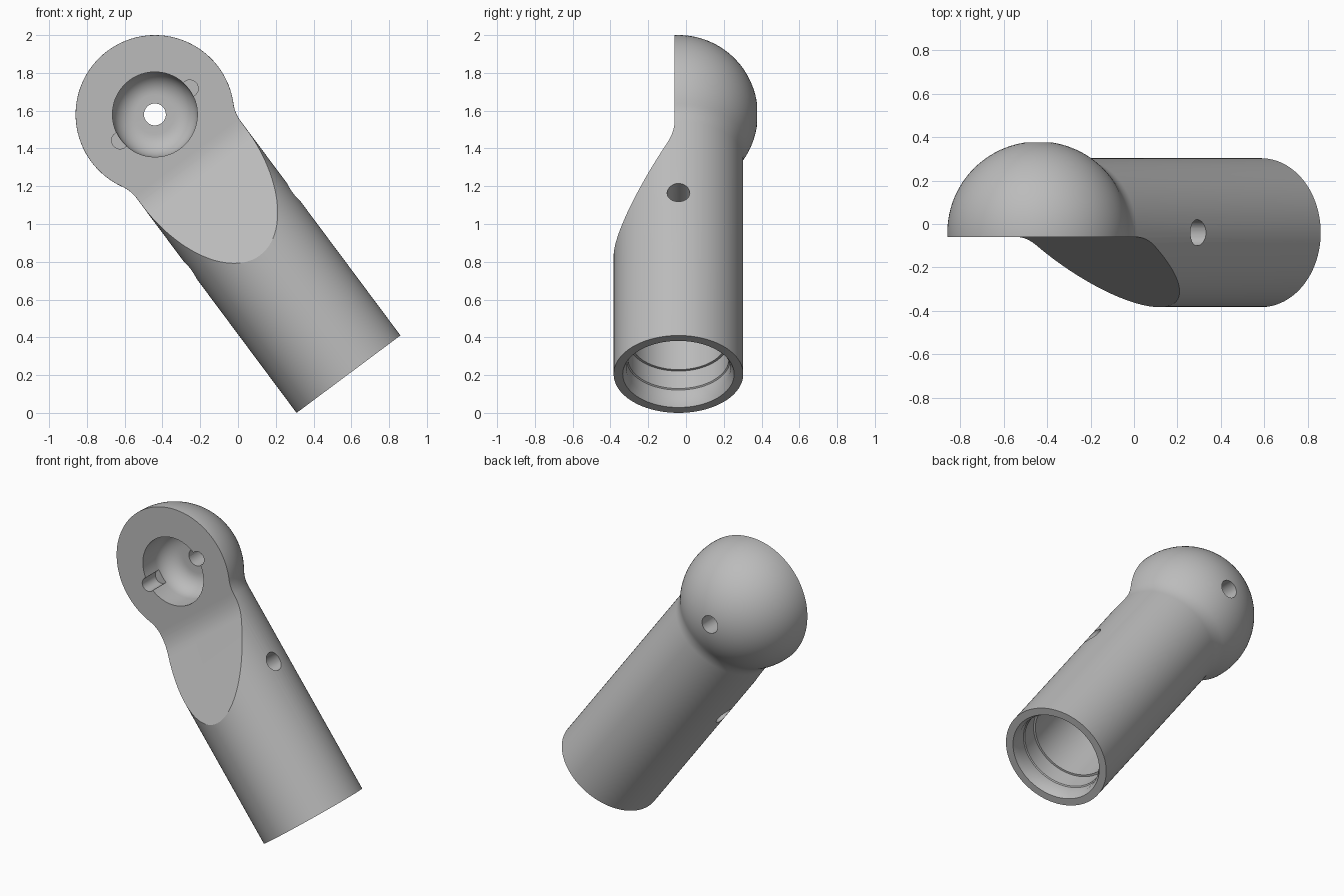
import bpy, bmesh
from math import sin, cos, pi, radians, sqrt
from mathutils import Matrix, Vector

cube = bpy.data.objects.get("Cube")
if cube:
    bpy.data.objects.remove(cube)

# Working frame: local z runs up the tube, local x across it, y front to back
TUBE_R, BALL_R, BALL_T, FILLET = 0.343, 0.42, 1.715, 0.2
FLAT_Y = -0.02
ALONG_X = Matrix.Rotation(pi / 2, 4, 'Y')
ALONG_Y = Matrix.Rotation(-pi / 2, 4, 'X')


def make_object(name, bm):
    bmesh.ops.recalc_face_normals(bm, faces=bm.faces)
    mesh = bpy.data.meshes.new(name)
    bm.to_mesh(mesh)
    bm.free()
    obj = bpy.data.objects.new(name, mesh)
    bpy.context.collection.objects.link(obj)
    return obj


def revolve(name, profile, steps, matrix=Matrix()):
    """Solid of revolution from (radius, height) points that start and end on the axis."""
    bm = bmesh.new()
    verts = [bm.verts.new((r, 0, h)) for r, h in profile]
    edges = [bm.edges.new(pair) for pair in zip(verts, verts[1:])]
    bmesh.ops.spin(bm, geom=verts + edges, cent=(0, 0, 0), axis=(0, 0, 1),
                   angle=2 * pi, steps=steps)
    bmesh.ops.remove_doubles(bm, verts=bm.verts, dist=1e-5)
    bm.transform(matrix)
    return make_object(name, bm)


def cylinder(name, radius, low, high, matrix):
    return revolve(name, [(0, low), (radius, low), (radius, high), (0, high)], 32, matrix)


def arc(cx, cy, radius, start, end, count):
    angles = [start + (end - start) * i / count for i in range(count + 1)]
    return [(cx + radius * cos(a), cy + radius * sin(a)) for a in angles]


# Body: tube blended into a ball
reach = sqrt((BALL_R + FILLET) ** 2 - (TUBE_R + FILLET) ** 2)
blend_t = BALL_T - reach
blend = pi - Vector((1, 0)).angle(Vector((TUBE_R + FILLET, reach)))
tangent = pi - blend
profile = [(0, 0), (TUBE_R, 0)]
profile += arc(TUBE_R + FILLET, blend_t, FILLET, pi, blend, 8)
profile += arc(0, BALL_T, BALL_R, -tangent, pi / 2, 32)[1:-1]
profile += [(0, BALL_T + BALL_R)]
body = revolve("angled_ball_socket_tube", profile, 96)

# Front relief: flat face on the ball, running into a 30 degree slope
corner = Vector((FLAT_Y, 1.344))
slope = Vector((-sin(radians(30)), -cos(radians(30))))
upper, lower = corner + Vector((0, 0.08)), corner + slope * 0.08
outline = [Vector((-1, 2.4)), Vector((FLAT_Y, 2.4))]
for i in range(9):
    s = i / 8
    outline.append(upper * (1 - s) ** 2 + corner * 2 * s * (1 - s) + lower * s ** 2)
outline += [corner + slope * 1.2, Vector((-1, corner.y + slope.y * 1.2))]
bm = bmesh.new()
face = bm.faces.new([bm.verts.new((-1, p.x, p.y)) for p in outline])
side = bmesh.ops.extrude_face_region(bm, geom=[face])
bmesh.ops.translate(bm, vec=(2, 0, 0),
                    verts=[g for g in side["geom"] if isinstance(g, bmesh.types.BMVert)])
cutters = [make_object("front_relief", bm)]

# Stepped bore in the open end of the tube
cutters.append(revolve("tube_bore", [
    (0, -0.1), (0.295, -0.1), (0.295, 0), (0.275, 0.035), (0.275, 0.1),
    (0.268, 0.105), (0.268, 0.22), (0.255, 0.22), (0.255, 0.7), (0, 0.7)], 96))

# Round-bottomed socket, its through hole and two notches
at_ball = Matrix.Translation((0, 0, BALL_T)) @ ALONG_Y
cutters.append(revolve("ball_socket", [(0, -0.3), (0.225, -0.3)]
                       + arc(0.105, 0.11, 0.12, 0, pi / 2, 10) + [(0, 0.23)], 64, at_ball))
cutters.append(cylinder("socket_hole", 0.058, 0.1, 0.6, at_ball))
for sign in (-1, 1):
    place = Matrix.Translation((sign * 0.23, 0, 0)) @ at_ball
    cutters.append(cylinder("socket_notch", 0.045, -0.2, 0.12, place))

# Cross hole through the tube
cutters.append(cylinder("cross_hole", 0.06, -0.6, 0.6,
                        Matrix.Translation((0, 0, 0.944)) @ ALONG_X))

bpy.context.view_layer.objects.active = body
for cutter in cutters:
    cutter.hide_render = True
    mod = body.modifiers.new(cutter.name, 'BOOLEAN')
    mod.operation, mod.solver, mod.object = 'DIFFERENCE', 'EXACT', cutter
    bpy.ops.object.modifier_apply(modifier=mod.name)
    bpy.data.objects.remove(cutter)

# Lean the part into its standing pose
body.data.transform(Matrix.Translation((0.585, -0.04, 0.205))
                    @ Matrix.Rotation(radians(-36.7), 4, 'Y'))

# Plain grey finish
grey = bpy.data.materials.new("plain_grey")
grey.use_nodes = True
colour = (0.5, 0.5, 0.5, 1)
grey.diffuse_color = colour
grey.node_tree.nodes["Principled BSDF"].inputs["Base Color"].default_value = colour
body.data.materials.clear()
body.data.materials.append(grey)

bpy.ops.object.select_all(action='DESELECT')
body.select_set(True)
bpy.ops.object.shade_smooth_by_angle(angle=radians(30))
